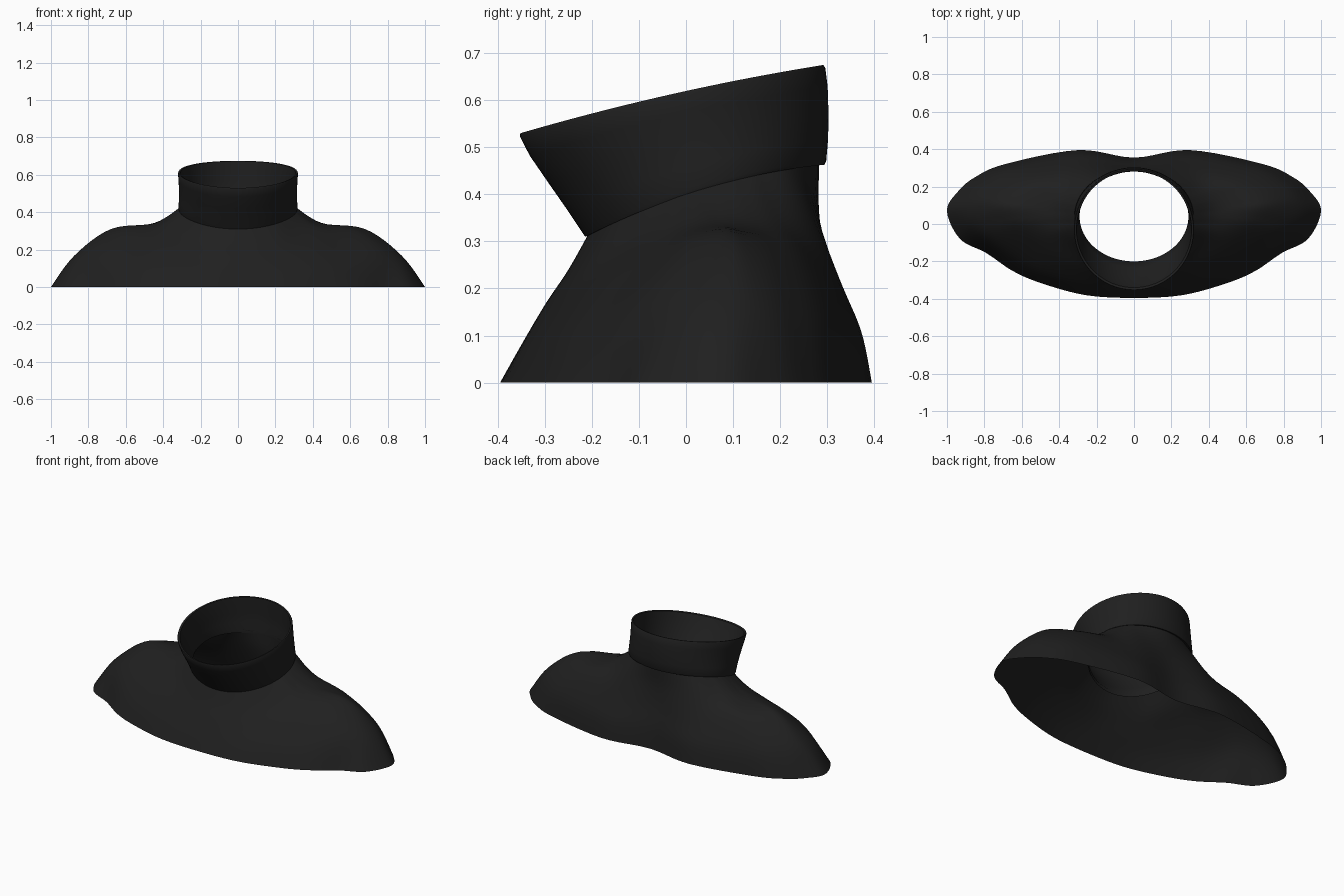
import bpy
from math import sin, cos, radians, pi
from mathutils import Vector

if "Cube" in bpy.data.objects:
    bpy.data.objects.remove(bpy.data.objects["Cube"])

fabric = bpy.data.materials.new("black_fabric")
fabric.diffuse_color = (0.014, 0.014, 0.014, 1)
fabric.use_nodes = True
fabric.node_tree.nodes["Principled BSDF"].inputs["Base Color"].default_value = fabric.diffuse_color


def loft(name, loops, smooth_angle=40):
    """Skin closed loops of equal length into one open surface."""
    n = len(loops[0])
    verts = [p for loop in loops for p in loop]
    faces = [(r * n + i, (r + 1) * n + i, (r + 1) * n + (i + 1) % n, r * n + (i + 1) % n)
             for r in range(len(loops) - 1) for i in range(n)]
    mesh = bpy.data.meshes.new(name)
    mesh.from_pydata([tuple(v) for v in verts], [], faces)
    obj = bpy.data.objects.new(name, mesh)
    bpy.context.collection.objects.link(obj)
    mesh.materials.append(fabric)
    bpy.ops.object.select_all(action='DESELECT')
    bpy.context.view_layer.objects.active = obj
    obj.select_set(True)
    bpy.ops.object.shade_smooth_by_angle(angle=radians(smooth_angle))
    return obj


def spline(pts, steps, closed=False):
    """Catmull-Rom curve through the points."""
    n, out = len(pts), []
    get = (lambda i: pts[i % n]) if closed else (lambda i: pts[max(0, min(n - 1, i))])
    for i in range(n if closed else n - 1):
        a, b, c, d = get(i - 1), get(i), get(i + 1), get(i + 2)
        for s in range(steps):
            t = s / steps
            out.append(0.5 * (2 * b + (c - a) * t + (2 * a - 5 * b + 4 * c - d) * t * t
                              + (3 * b - a - 3 * c + d) * t ** 3))
    return out if closed else out + [pts[-1].copy()]


def seam_z(c):
    return 0.414 - 0.0765 * c - 0.0255 * c * c


def rim_z(c):
    return 0.613 - 0.0725 * c - 0.0105 * c * c


def ring_point(a, rx, front, back, height):
    """Point on a tilted oval; height 0 is the neck seam, 1 the collar rim."""
    c = cos(a)
    z = seam_z(c) + (rim_z(c) - seam_z(c)) * height
    return Vector((rx * sin(a), (front + back) / 2 - (back - front) / 2 * c, z))


# Shoulder yoke: half the spokes, front to back: neck angle, then points down to the hem
spokes = [
    (0, (0, -.25, .24), (0, -.30, .165), (0, -.35, .08), (0, -.395)),
    (35, (.20, -.215, .25), (.22, -.275, .165), (.24, -.335, .08), (.26, -.38)),
    (60, (.33, -.13, .285), (.40, -.20, .20), (.46, -.27, .10), (.50, -.315)),
    (75, (.40, -.05, .325), (.53, -.10, .245), (.61, -.19, .125), (.65, -.25)),
    (84, (.43, .01, .337), (.62, -.01, .29), (.76, -.08, .17), (.79, -.155)),
    (90, (.44, .04, .341), (.66, .04, .303), (.85, .0, .168), (.93, -.08)),
    (95, (.445, .07, .342), (.68, .09, .31), (.875, .08, .168), (1.0, .07)),
    (100, (.445, .10, .343), (.67, .13, .303), (.85, .15, .17), (.94, .175)),
    (107, (.43, .14, .345), (.62, .185, .29), (.78, .22, .16), (.85, .25)),
    (118, (.37, .19, .355), (.50, .25, .275), (.63, .30, .14), (.69, .32)),
    (140, (.23, .262, .37), (.26, .325, .22), (.285, .372, .11), (.30, .395)),
    (180, (0, .283, .36), (0, .30, .25), (0, .335, .12), (0, .355)),
]
half = [[ring_point(radians(s[0]), .307, -.207, .283, .02)]
        + [Vector(p) for p in s[1:4]] + [Vector(s[4]).to_3d()] for s in spokes]
other = [[Vector((-p.x, p.y, p.z)) for p in s] for s in reversed(half[1:-1])]
curves = [spline(s, 6) for s in half + other]
rows = [spline([c[r] for c in curves], 6, closed=True) for r in range(len(curves[0]))]
loft("shoulder_yoke", rows)

# Folded turtleneck collar: outer wall, rounded rim, inner wall
N = 96
profile = [  # x radius, front y, back y, height
    (.303, -.203, .281, .01), (.316, -.214, .294, -.01), (.319, -.220, .298, .03),
    (.316, -.252, .302, .25), (.315, -.290, .303, .50), (.318, -.332, .301, .78),
    (.321, -.353, .296, .97), (.318, -.352, .292, 1.0), (.308, -.340, .284, .99),
    (.303, -.318, .285, .78), (.298, -.275, .287, .50), (.295, -.235, .287, .22),
    (.291, -.200, .280, 0), (.295, -.203, .281, -.08),
]
loft("folded_collar", [[ring_point(2 * pi * i / N, *p) for i in range(N)] for p in profile], 50)
